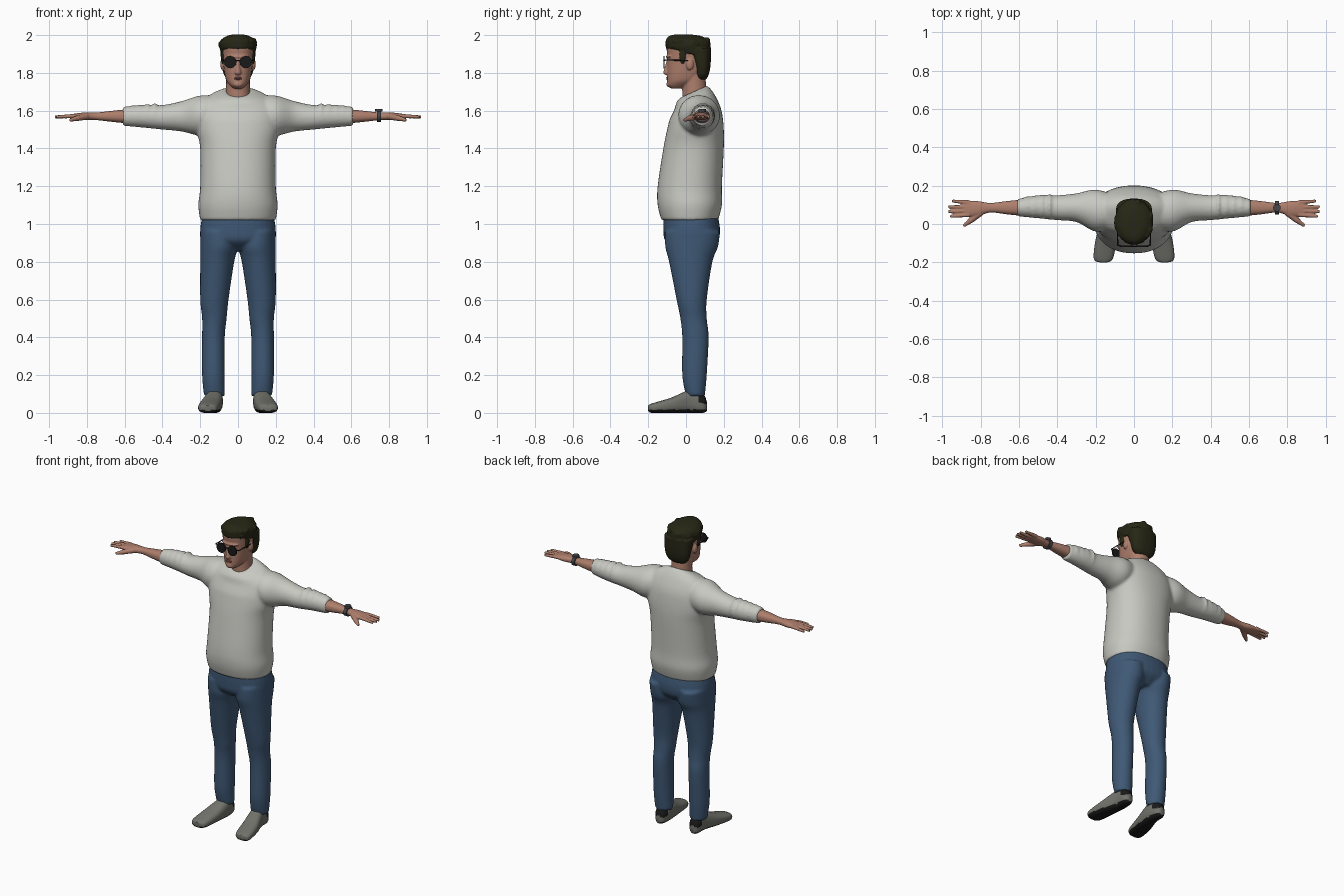
import bpy, bmesh, math, random
from mathutils import Matrix, Vector

random.seed(4)
cube = bpy.data.objects.get("Cube")
if cube:
    bpy.data.objects.remove(cube)


def material(name, *rgb):
    m = bpy.data.materials.new(name)
    m.use_nodes = True
    m.diffuse_color = (*rgb, 1)
    m.node_tree.nodes["Principled BSDF"].inputs["Base Color"].default_value = (*rgb, 1)
    return m


SHIRT = material("shirt off white", .58, .58, .54)
DENIM = material("denim blue", .05, .1, .18)
SKIN = material("skin", .42, .21, .15)
LIP = material("lip", .3, .12, .09)
HAIR = material("hair dark brown", .02, .02, .008)
SHOE = material("shoe grey", .17, .17, .15)
BLACK = material("sole and lens black", .01, .01, .01)
STRAP = material("watch grey", .06, .06, .07)


def spline(rows, steps):
    """Resample rows of numbers with a Catmull-Rom curve."""
    out = []
    for i in range(len(rows) - 1):
        a, b, c, d = (rows[min(max(i + k, 0), len(rows) - 1)] for k in (-1, 0, 1, 2))
        for s in range(steps):
            t = s / steps
            out.append([q + t / 2 * (r - p + t * (2 * p - 5 * q + 4 * r - w + t * (3 * (q - r) + w - p)))
                        for p, q, r, w in zip(a, b, c, d)])
    return out + [list(rows[-1])]


def signed_power(value, power):
    return math.copysign(abs(value) ** (2 / power), value)


def loft(bm, axis, rows, side=1, power=2, sides=32, tilt=lambda position: 0):
    """Skin oval rings (position, u low, u high, v low, v high) along an axis; side -1 mirrors in x."""
    rings = []
    for position, u_low, u_high, v_low, v_high in spline(rows, steps=5):
        ring = []
        for k in range(sides):
            angle = math.tau * k / sides
            u = (u_low + u_high) / 2 + (u_high - u_low) / 2 * signed_power(math.cos(angle), power)
            offset = (v_high - v_low) / 2 * signed_power(math.sin(angle), power)
            v = (v_low + v_high) / 2 + offset
            lifted = position + tilt(position) * offset
            x, y, z = {"x": (lifted, u, v), "y": (u, lifted, v), "z": (u, v, lifted)}[axis]
            ring.append(bm.verts.new((x * side, y, z)))
        rings.append(ring)
    for low, high in zip(rings, rings[1:]):
        for k in range(sides):
            bm.faces.new((low[k - 1], low[k], high[k], high[k - 1]))
    bm.faces.new(rings[0])
    bm.faces.new(rings[-1])


def upright(bm, rows, **options):
    """Loft symmetric rings (height, half width, front, back) along z."""
    loft(bm, "z", [(z, -half, half, front, back) for z, half, front, back in rows], **options)


def ball(bm, centre, size):
    bmesh.ops.create_uvsphere(bm, u_segments=20, v_segments=12, radius=1,
                              matrix=Matrix.Translation(centre) @ Matrix.Diagonal((*size, 1)))


def bar(bm, start, end, radius, end_radius=None, sides=12):
    start, end = Vector(start), Vector(end)
    turn = (end - start).to_track_quat("Z", "Y").to_matrix().to_4x4()
    bmesh.ops.create_cone(bm, cap_ends=True, segments=sides, radius1=radius, radius2=end_radius or radius,
                          depth=(end - start).length, matrix=Matrix.Translation((start + end) / 2) @ turn)


def finish(bm, name, materials, voxel=None, smooth=3, rule=lambda face: 0):
    """Make the object; with a voxel size, fuse its volumes into one skin."""
    bmesh.ops.recalc_face_normals(bm, faces=bm.faces)
    mesh = bpy.data.meshes.new(name)
    bm.to_mesh(mesh)
    bm.free()
    ob = bpy.data.objects.new(name, mesh)
    bpy.context.collection.objects.link(ob)
    if voxel:
        fuse = ob.modifiers.new("fuse", "REMESH")
        fuse.mode, fuse.voxel_size = "VOXEL", voxel
        relax = ob.modifiers.new("relax", "SMOOTH")
        relax.iterations = smooth
        graph = bpy.context.evaluated_depsgraph_get()
        ob.data = bpy.data.meshes.new_from_object(ob.evaluated_get(graph))
        ob.modifiers.clear()
    ob.data.materials.clear()
    for m in materials:
        ob.data.materials.append(m)
    for face in ob.data.polygons:
        face.material_index = rule(face)
    ob.data.shade_smooth()
    ob.data.set_sharp_from_angle(angle=math.radians(50))


# Sweater: torso with a sloping neckline, two pushed-up sleeves with folds
bm = bmesh.new()
upright(bm, [(1.02, .2, -.13, .17), (1.1, .21, -.15, .19), (1.2, .2, -.15, .19), (1.4, .2, -.12, .2),
             (1.5, .22, -.1, .2), (1.58, .22, -.08, .19), (1.64, .2, -.06, .16),
             (1.68, .14, -.05, .13), (1.7, .08, -.03, .11)],
        power=2.2, sides=48, tilt=lambda z: max(0, 3 * (z - 1.55)))
for side in (1, -1):
    loft(bm, "x", [(.1, -.02, .15, 1.5, 1.68), (.2, -.04, .18, 1.47, 1.68), (.3, .01, .16, 1.49, 1.65),
                   (.4, .02, .15, 1.5, 1.63), (.5, .03, .15, 1.51, 1.63), (.61, .04, .13, 1.52, 1.62)], side)
    for fold in range(4):
        radius = .068 - .004 * fold
        ball(bm, (side * (.44 + .04 * fold), .09, 1.574), (.014, radius, radius))
finish(bm, "sweater", [SHIRT], voxel=.009, smooth=4)

# Trousers: hips and two legs
bm = bmesh.new()
upright(bm, [(.86, .1, -.05, .12), (.91, .19, -.11, .17), (.97, .2, -.12, .18), (1.04, .19, -.12, .17)],
        power=2.3)
for side in (1, -1):
    loft(bm, "z", [(.09, .07, .18, 0, .1), (.2, .07, .19, -.02, .11), (.4, .07, .19, -.02, .12),
                   (.5, .06, .19, -.03, .11), (.6, .05, .2, -.05, .11), (.8, .02, .2, -.09, .14),
                   (.88, 0, .2, -.11, .17), (.96, .01, .2, -.11, .18)], side)
finish(bm, "trousers", [DENIM], voxel=.009)


# Soles and heel tabs are dark
def shoe_colour(face):
    x, y, z = face.center
    return int(z < .017 or (y > .07 and z > .05))


for side, word in ((1, "left"), (-1, "right")):
    # Shoe
    bm = bmesh.new()
    loft(bm, "y", [(.11, .11, .14, .01, .06), (.09, .09, .16, 0, .1), (.02, .08, .17, 0, .12),
                   (-.08, .09, .2, 0, .08), (-.18, .11, .21, 0, .05), (-.2, .14, .18, .01, .04)],
         side, power=2.6, sides=40)
    finish(bm, word + "_shoe", [SHOE, BLACK], rule=shoe_colour)

    # Forearm and palm, four fingers, thumb
    bm = bmesh.new()
    loft(bm, "x", [(.56, .04, .13, 1.53, 1.61), (.66, .05, .12, 1.54, 1.6), (.75, .06, .11, 1.55, 1.59),
                   (.82, .04, .12, 1.55, 1.59), (.89, .04, .12, 1.56, 1.58)], side, power=2.3)
    for tip, spread in ((.95, .04), (.97, .01), (.97, -.015), (.96, -.04)):
        bar(bm, (side * .86, .08 + .8 * spread, 1.572), (side * tip, .08 + spread, 1.567), .012, .008)
    thumb = [Vector((side * x, y, z)) for x, y, z in ((.8, .06, 1.57), (.85, .02, 1.56), (.89, -.01, 1.55))]
    bar(bm, thumb[0], thumb[1], .018, .015)
    bar(bm, thumb[1], thumb[2], .015, .008)
    ball(bm, thumb[1], (.015, .015, .015))
    finish(bm, word + "_forearm_and_hand", [SKIN], voxel=.004, smooth=2)

# Wristwatch: band and round face
bm = bmesh.new()
loft(bm, "x", [(.735, .05, .12, 1.54, 1.6), (.757, .05, .12, 1.54, 1.6)])
bar(bm, (.746, .085, 1.595), (.746, .085, 1.608), .02)
finish(bm, "wristwatch", [STRAP])

# Head: neck, skull, nose, chin, brow and ears
bm = bmesh.new()
upright(bm, [(1.63, .07, -.02, .11), (1.7, .063, -.02, .11), (1.8, .063, -.02, .1)])
upright(bm, [(1.718, .026, -.08, -.02), (1.735, .044, -.098, .02), (1.76, .062, -.1, .07),
             (1.8, .072, -.1, .1), (1.85, .078, -.1, .12), (1.9, .083, -.1, .12),
             (1.94, .082, -.1, .12), (1.98, .05, -.06, .08)], power=2.3)
upright(bm, [(1.79, .01, -.11, -.07), (1.8, .018, -.12, -.07), (1.84, .011, -.11, -.07),
             (1.88, .01, -.1, -.07)])
ball(bm, (0, -.09, 1.74), (.024, .014, .016))
ball(bm, (0, -.085, 1.885), (.06, .022, .01))
for side in (1, -1):
    ball(bm, (side * .083, .02, 1.845), (.011, .02, .03))
finish(bm, "head", [SKIN], voxel=.0045)

# Lips
bm = bmesh.new()
for height in (1.774, 1.767):
    ball(bm, (0, -.098, height), (.022, .007, .004))
finish(bm, "lips", [LIP])

# Hair: crown, back, sideburns and loose tufts
bm = bmesh.new()
upright(bm, [(1.9, .09, -.04, .126), (1.925, .096, -.1, .13), (1.95, .1, -.108, .13),
             (1.975, .09, -.106, .12), (1.995, .06, -.09, .08), (2.003, .03, -.06, .03)])
upright(bm, [(1.765, .05, .06, .106), (1.79, .074, .05, .12), (1.84, .087, .04, .13),
             (1.93, .095, 0, .133)], power=2.5)
for side in (1, -1):
    ball(bm, (side * .08, -.018, 1.89), (.01, .018, .045))
for tuft in range(26):
    angle = random.uniform(0, math.tau)
    height = random.uniform(1.94, 1.975)
    ball(bm, (.085 * math.cos(angle), .012 + .1 * math.sin(angle), height), (.02, .02, .016))
finish(bm, "hair", [HAIR], voxel=.005)

# Sunglasses: round lenses, hinges, temples and bridge
bm = bmesh.new()
for side in (1, -1):
    bar(bm, (side * .041, -.12, 1.857), (side * .041, -.113, 1.857), .033)
    bar(bm, (side * .07, -.115, 1.868), (side * .085, -.11, 1.868), .004)
    bar(bm, (side * .085, -.112, 1.868), (side * .086, .02, 1.866), .003)
bar(bm, (-.014, -.118, 1.866), (.014, -.118, 1.866), .003)
finish(bm, "sunglasses", [BLACK])
